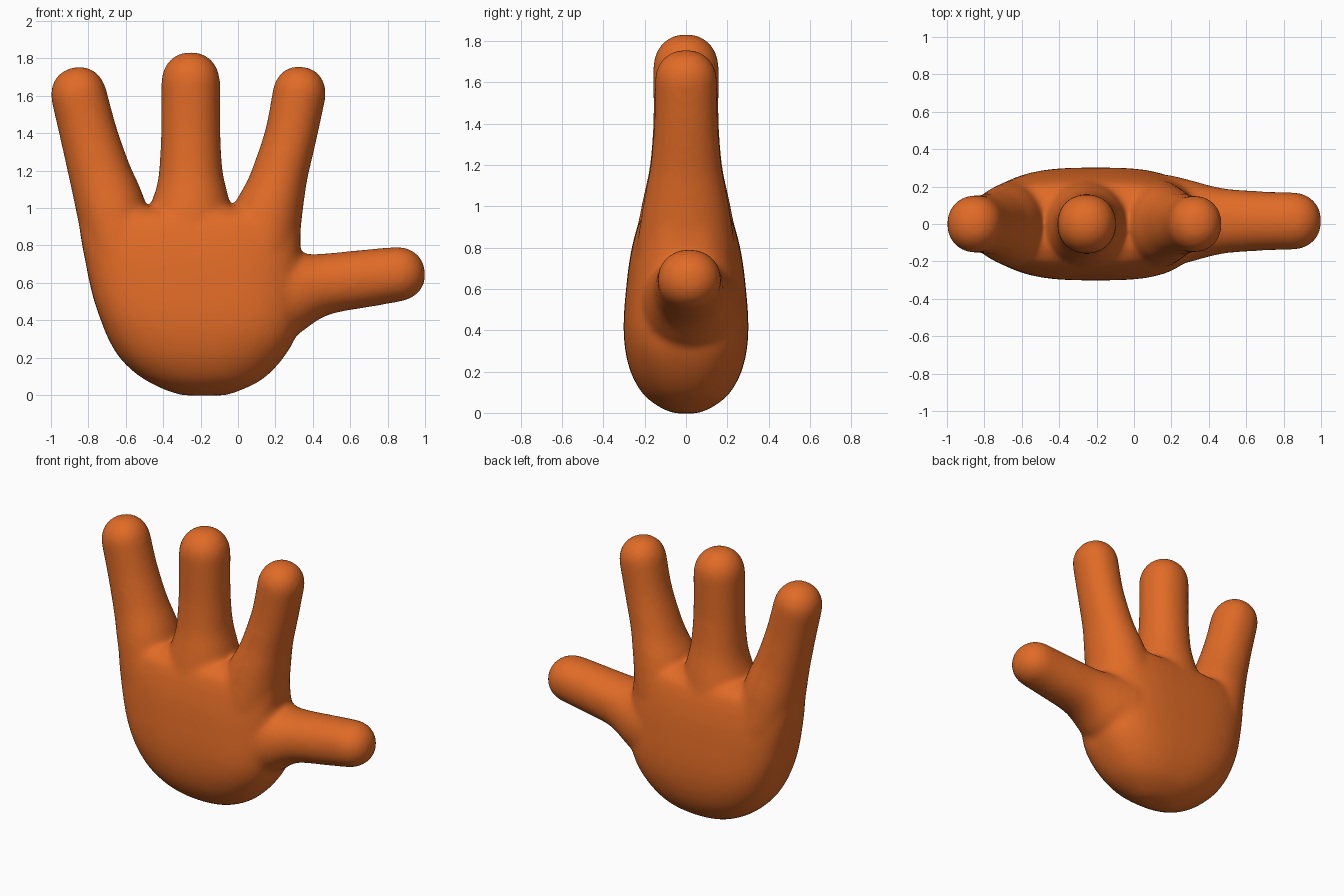
import bpy, bmesh, math
from mathutils import Vector

cube = bpy.data.objects.get("Cube")
if cube:
    bpy.data.objects.remove(cube, do_unlink=True)

SIDES = 48
INFLATE = 0.004   # makes up for the shrinkage of the final smoothing
bm = bmesh.new()


def catmull(rows, steps=5):
    """Smoothly interpolate between cross-section rows."""
    out = []
    for i in range(len(rows) - 1):
        a, b = rows[max(i - 1, 0)], rows[i]
        c, d = rows[i + 1], rows[min(i + 2, len(rows) - 1)]
        for k in range(steps):
            t = k / steps
            out.append([q + 0.5 * t * (r - p + t * (2 * p - 5 * q + 4 * r - s
                        + t * (3 * (q - r) + s - p)))
                        for p, q, r, s in zip(a, b, c, d)])
    return out + [list(rows[-1])]


def spow(v, e):
    return math.copysign(abs(v) ** e, v)


def loft(rows, axis, power, y=0.0):
    """Closed loft of superellipses; a row is x, z, half width, half depth."""
    side = Vector((axis.z, 0, -axis.x))
    rings = []
    for x, z, w, d in rows:
        e = 2 / power(z)
        ring = []
        for k in range(SIDES):
            a = math.tau * k / SIDES
            p = Vector((x, y, z)) + side * ((w + INFLATE) * spow(math.cos(a), e))
            p.y += (d + INFLATE) * spow(math.sin(a), e)
            ring.append(bm.verts.new(p))
        rings.append(ring)
    for lo, hi in zip(rings, rings[1:]):
        for k in range(SIDES):
            n = (k + 1) % SIDES
            bm.faces.new((lo[k], lo[n], hi[n], hi[k]))
    bm.faces.new(rings[0][::-1])
    bm.faces.new(rings[-1])


def digit(rows, y=0.0):
    """Finger with a rounded tip beyond the last row."""
    (x0, z0, _, _), (x, z, w, d) = rows[-2:]
    axis = Vector((x - x0, 0, z - z0)).normalized()
    path = catmull(rows)
    for k in range(1, 12):
        a = math.pi / 2 * k / 11.3
        s, c = 1.06 * w * math.sin(a), math.cos(a) ** 0.92
        path.append([x + axis.x * s, z + axis.z * s, w * c, d * c])
    loft(path, axis, lambda h: 2.1, y)


# Palm: height, right edge, left edge, half depth
palm = [(-0.003, -0.29, -0.07, 0.05), (0.02, -0.37, 0.0, 0.11),
        (0.067, -0.47, 0.10, 0.18), (0.12, -0.55, 0.17, 0.225),
        (0.2, -0.63, 0.24, 0.265), (0.3, -0.69, 0.30, 0.29),
        (0.4, -0.73, 0.325, 0.298), (0.5, -0.765, 0.335, 0.295),
        (0.6, -0.79, 0.335, 0.286), (0.7, -0.81, 0.333, 0.275),
        (0.8, -0.83, 0.33, 0.258), (0.9, -0.845, 0.33, 0.232),
        (0.96, -0.845, 0.325, 0.20), (1.0, -0.82, 0.30, 0.13)]
loft(catmull([((a + b) / 2, z, (b - a) / 2, d) for z, a, b, d in palm]),
     Vector((0, 0, 1)), lambda z: min(3.0, 2.2 + 2 * max(z, 0)))

# Three fingers
digit([(-0.625, 0.78, 0.19, 0.235), (-0.68, 1.0, 0.182, 0.207),
       (-0.71, 1.1, 0.173, 0.187), (-0.743, 1.2, 0.162, 0.169),
       (-0.80, 1.4, 0.15, 0.152), (-0.85, 1.6, 0.146, 0.15)])
digit([(-0.26, 0.8, 0.235, 0.25), (-0.255, 1.0, 0.212, 0.212),
       (-0.25, 1.1, 0.185, 0.19), (-0.252, 1.2, 0.166, 0.171),
       (-0.253, 1.4, 0.155, 0.155), (-0.253, 1.67, 0.154, 0.156)])
digit([(0.12, 0.8, 0.20, 0.235), (0.167, 1.0, 0.177, 0.205),
       (0.2, 1.1, 0.157, 0.186), (0.229, 1.2, 0.145, 0.168),
       (0.285, 1.4, 0.136, 0.151), (0.327, 1.61, 0.139, 0.147)])

# Thumb
digit([(0.18, 0.535, 0.24, 0.245), (0.3, 0.548, 0.215, 0.215),
       (0.4, 0.575, 0.175, 0.188), (0.5, 0.598, 0.157, 0.168),
       (0.7, 0.625, 0.15, 0.154), (0.85, 0.645, 0.143, 0.15)], y=0.016)

bmesh.ops.recalc_face_normals(bm, faces=bm.faces)
mesh = bpy.data.meshes.new("hand")
bm.to_mesh(mesh)
bm.free()
hand = bpy.data.objects.new("hand", mesh)
bpy.context.collection.objects.link(hand)
mesh.shade_smooth()

# Orange skin
orange = bpy.data.materials.new("orange")
orange.use_nodes = True
color = (0.75, 0.147, 0.02, 1)
orange.diffuse_color = color
orange.node_tree.nodes["Principled BSDF"].inputs["Base Color"].default_value = color
mesh.materials.append(orange)

# Fuse the parts into one skin and soften the webs between the fingers
fuse = hand.modifiers.new("fuse", "REMESH")
fuse.mode = "VOXEL"
fuse.voxel_size = 0.016
fuse.use_smooth_shade = True
soften = hand.modifiers.new("soften", "SMOOTH")
soften.factor = 0.5
soften.iterations = 22
